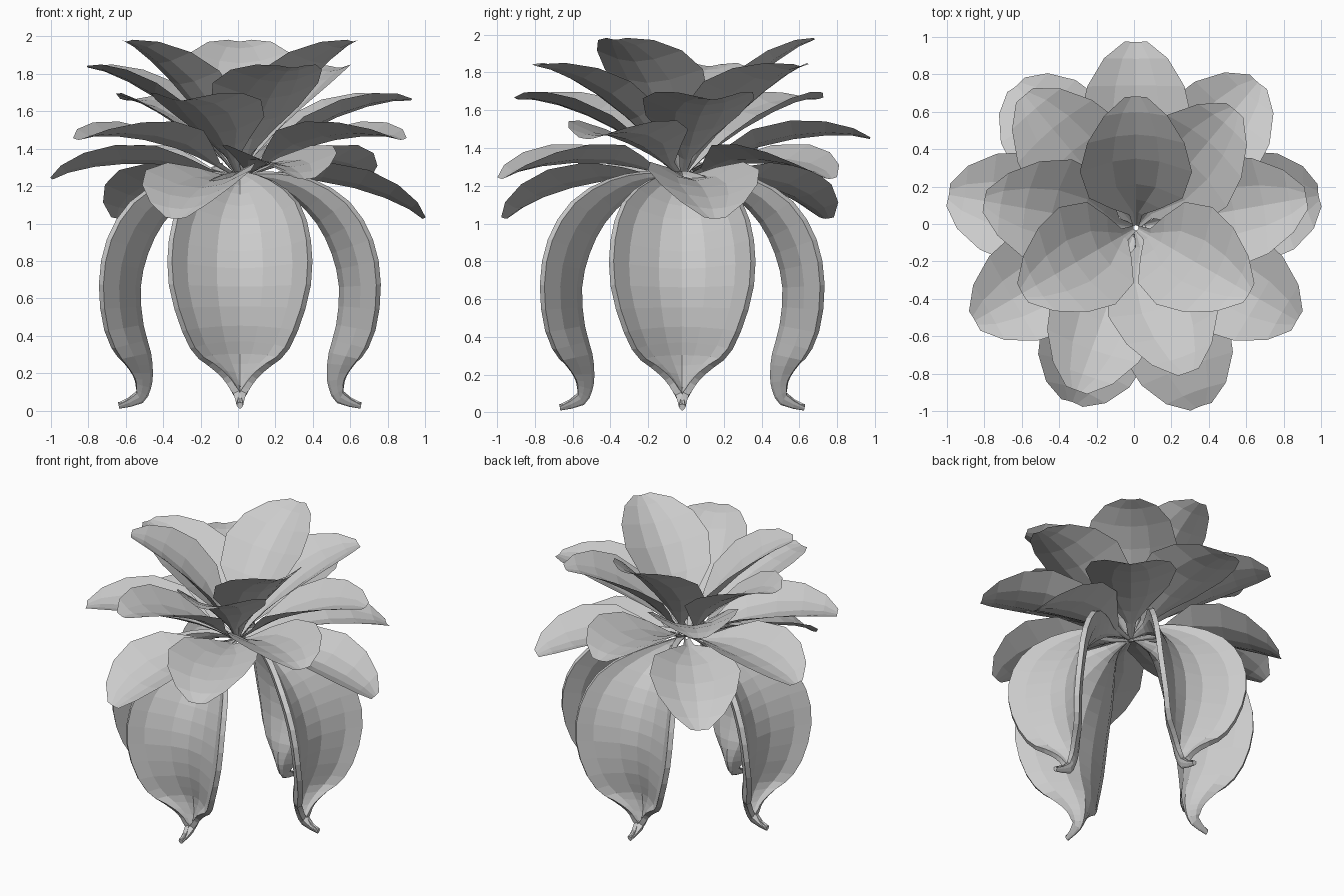
import bpy, math
from mathutils import Matrix, Vector

if "Cube" in bpy.data.objects:
    bpy.data.objects.remove(bpy.data.objects["Cube"])

CX, CY = 0.01, -0.02      # flower axis
HUB = 1.24                # height where all petals meet


def smooth_rows(rows, steps):
    """Catmull-Rom resampling of (r, z, half_width, depth) stations."""
    out = []
    vs = [Vector(r) for r in rows]
    for i in range(len(vs) - 1):
        p0, p1, p2, p3 = vs[max(i - 1, 0)], vs[i], vs[i + 1], vs[min(i + 2, len(vs) - 1)]
        for k in range(steps):
            t = k / steps
            out.append(0.5 * (2 * p1 + (p2 - p0) * t + (2 * p0 - 5 * p1 + 4 * p2 - p3) * t * t
                              + (3 * p1 - p0 - 3 * p2 + p3) * t ** 3))
    out.append(vs[-1])
    return out


def petal(name, rows, section, thickness, matrix):
    """Loft a cupped cross-section along a midrib lying in the XZ plane."""
    verts, faces = [], []
    n = len(section)
    for i, (r, z, hw, d) in enumerate(rows):
        a, b = rows[max(i - 1, 0)], rows[min(i + 1, len(rows) - 1)]
        t = Vector((b[0] - a[0], b[1] - a[1])).normalized()
        for w, f in section:
            verts.append(matrix @ Vector((r - t.y * d * f, w * hw, z + t.x * d * f)))
    for i in range(len(rows) - 1):
        for j in range(n - 1):
            q = i * n + j
            faces.append((q, q + n, q + n + 1, q + 1))
    me = bpy.data.meshes.new(name)
    me.from_pydata(verts, [], faces)
    ob = bpy.data.objects.new(name, me)
    bpy.context.collection.objects.link(ob)
    if thickness:
        m = ob.modifiers.new("thickness", 'SOLIDIFY')
        m.thickness, m.offset = thickness, 1
    return ob


def mirrored(half):
    """Mirror a half cross-section about its midrib."""
    return [(-w, f) for w, f in reversed(half[1:])] + half


# Upper petals: six tiers of three, each tier turned 40 and tilted 12 degrees lower
upper_rows = [
    (0.02, 0.00, 0.015, 0.01), (0.16, 0.035, 0.035, 0.02), (0.28, 0.06, 0.13, 0.06),
    (0.42, 0.08, 0.25, 0.10), (0.62, 0.085, 0.30, 0.10), (0.79, 0.07, 0.26, 0.075),
    (0.93, 0.04, 0.17, 0.04), (1.015, 0.005, 0.06, 0.01)]
upper_section = mirrored([(0, 0), (0.42, 0.22), (1, 1)])
for tier, elevation in enumerate((46, 35.5, 24, 11.5, -0.5, -12.5)):
    for k in range(3):
        turn = math.radians(90 + 120 * k - 40 * tier)
        mat = (Matrix.Translation((CX, CY, HUB)) @ Matrix.Rotation(turn, 4, 'Z')
               @ Matrix.Rotation(-math.radians(elevation), 4, 'Y'))
        petal(f"upper_petal_{tier + 1}_{k + 1}", upper_rows, upper_section, 0, mat)

# Lower petals: four thick drooping petals, hollow side outward, curled tips as feet
lower_rows = smooth_rows([
    (0.03, 1.245, 0.015, 0.015), (0.17, 1.21, 0.06, 0.06), (0.29, 1.13, 0.18, 0.13),
    (0.41, 1.00, 0.32, 0.19), (0.49, 0.84, 0.38, 0.21), (0.53, 0.66, 0.38, 0.20),
    (0.515, 0.46, 0.31, 0.19), (0.475, 0.31, 0.22, 0.16), (0.465, 0.20, 0.12, 0.11),
    (0.475, 0.12, 0.07, 0.08), (0.52, 0.04, 0.035, 0.06), (0.645, 0.01, 0.018, 0.02)], 2)
lower_section = mirrored([(0, 0), (0.35, 0.14), (0.78, 0.58), (1, 1)])
for k in range(4):
    mat = Matrix.Translation((CX, CY, 0)) @ Matrix.Rotation(k * math.pi / 2, 4, 'Z')
    petal(f"lower_petal_{k + 1}", lower_rows, lower_section, 0.035, mat)
